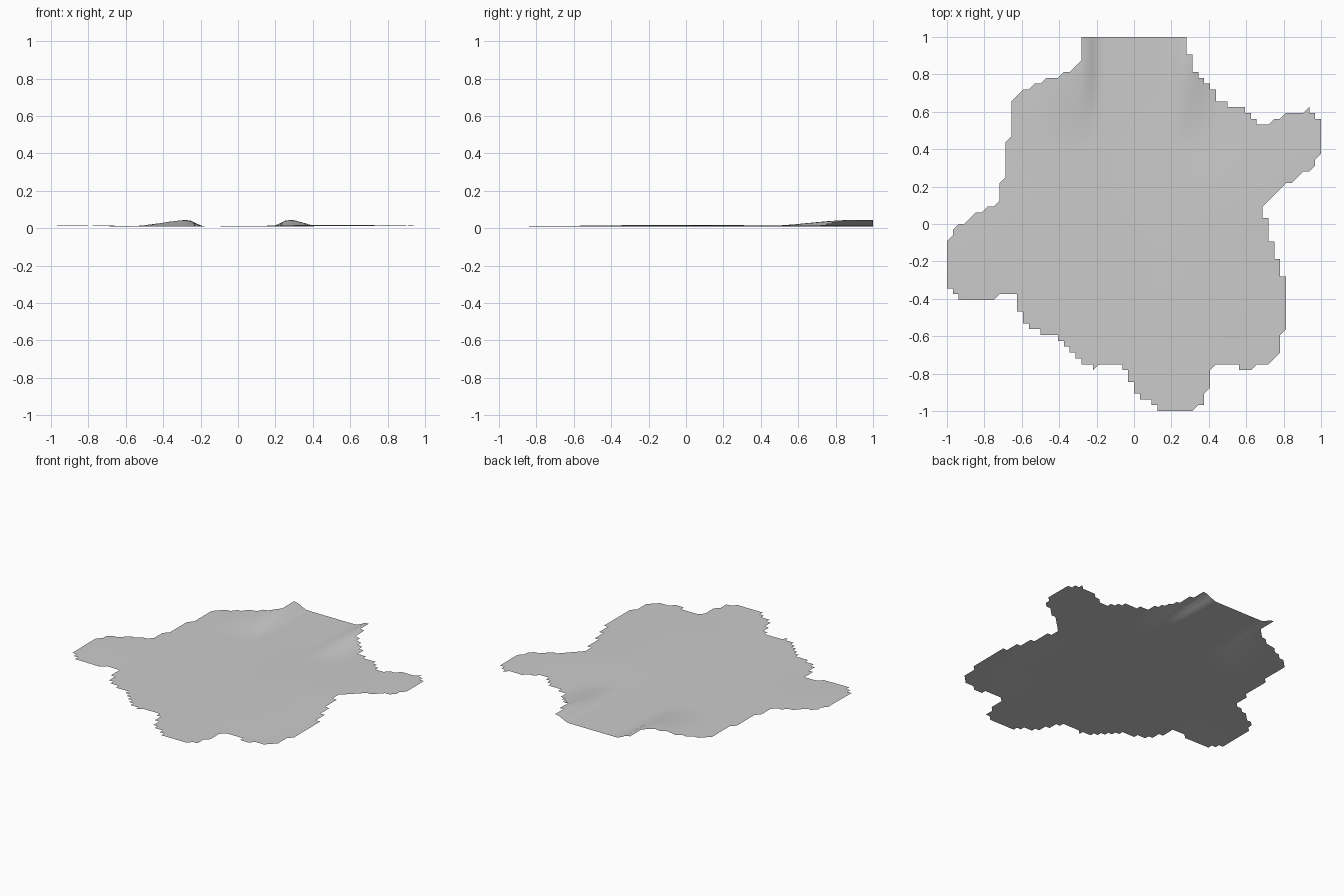
import bpy, bmesh, math
from mathutils import Vector
from mathutils.geometry import intersect_point_line

cube = bpy.data.objects.get("Cube")
if cube:
    bpy.data.objects.remove(cube, do_unlink=True)

HALF = 32       # grid cells from the centre to the edge
TOLERANCE = 0.3

# Outline of the ground, clockwise from the back edge, in grid cells
OUTLINE = [Vector(p) for p in (
    (-9, 32), (9, 32), (10, 28), (11, 26), (13, 24), (15, 21), (19, 20), (21, 18),
    (22, 17), (23, 17), (26, 19), (29, 19), (30, 20), (32, 18), (32, 12), (31, 10),
    (27, 7), (26, 7), (22, 3), (22, 1), (23, 1), (24, -4), (25, -6), (26, -10),
    (26, -18), (25, -19), (25, -22), (23, -24), (21, -24), (20, -25), (18, -25),
    (18, -24), (14, -24), (13, -25), (13, -28), (12, -31), (10, -32), (4, -32),
    (0, -29), (-2, -25), (-2, -24), (-6, -24), (-7, -25), (-9, -24), (-13, -20),
    (-18, -18), (-20, -15), (-20, -12), (-23, -12), (-24, -13), (-30, -13),
    (-32, -11), (-32, -3), (-30, 0), (-23, 4), (-23, 7), (-22, 8), (-22, 14),
    (-21, 15), (-21, 21), (-19, 23), (-15, 25), (-13, 25), (-10, 27), (-9, 29))]
EDGES = list(zip(OUTLINE, OUTLINE[1:] + OUTLINE[:1]))


def inside(x, y):
    """True if a grid point is within the outline or on its border."""
    p = Vector((x, y))
    odd = False
    for a, b in EDGES:
        foot, t = intersect_point_line(p, a, b)
        nearest = a.lerp(b, min(max(t, 0), 1))
        if (p - nearest).length < TOLERANCE:
            return True
        if (a.y > y) != (b.y > y) and x < a.x + (y - a.y) * (b.x - a.x) / (b.y - a.y):
            odd = not odd
    return odd


def smooth(lo, hi, v):
    t = min(max((v - lo) / (hi - lo), 0), 1)
    return t * t * (3 - 2 * t)


def mound(x, y, cx, cy, radius):
    return math.exp(-((x - cx) ** 2 + (y - cy) ** 2) / radius ** 2)


def height(x, y):
    """Low rolling ground with a bank on each side of the back gap."""
    z = 0.01 + 0.004 * mound(x, y, 0.45, -0.4, 0.3) + 0.008 * mound(x, y, -1, -0.15, 0.35)
    z += 0.008 * mound(x, y, 0.5, 0.1, 0.35) + 0.004 * mound(x, y, 1, 0.45, 0.3)
    left = smooth(-0.6, -0.27, x) * (1 - smooth(-0.27, -0.18, x))
    right = smooth(0.18, 0.27, x) * (1 - smooth(0.28, 0.45, x))
    return z + 0.034 * (left + right) * smooth(0.4, 0.9, y)


# Ground sheet: a triangulated grid trimmed to the outline
bm = bmesh.new()
span = range(-HALF, HALF + 1)
points = {(i, j): bm.verts.new((i / HALF, j / HALF, height(i / HALF, j / HALF)))
          for i in span for j in span if inside(i, j)}
for i in span:
    for j in span:
        for corner in ((i + 1, j), (i, j + 1)):
            tri = [(i, j), corner, (i + 1, j + 1)]
            if corner[1] > j:
                tri.reverse()
            if all(k in points for k in tri):
                bm.faces.new([points[k] for k in tri])
bmesh.ops.delete(bm, geom=[v for v in bm.verts if not v.link_faces], context='VERTS')
for face in bm.faces:
    face.smooth = True

mesh = bpy.data.meshes.new("ground_sheet")
bm.to_mesh(mesh)
bm.free()
ground = bpy.data.objects.new("ground_sheet", mesh)
bpy.context.collection.objects.link(ground)

# Plain grey colour
grey = bpy.data.materials.new("light_grey")
grey.use_nodes = True
colour = (0.6, 0.6, 0.6, 1)
grey.diffuse_color = colour
grey.node_tree.nodes["Principled BSDF"].inputs["Base Color"].default_value = colour
mesh.materials.append(grey)
